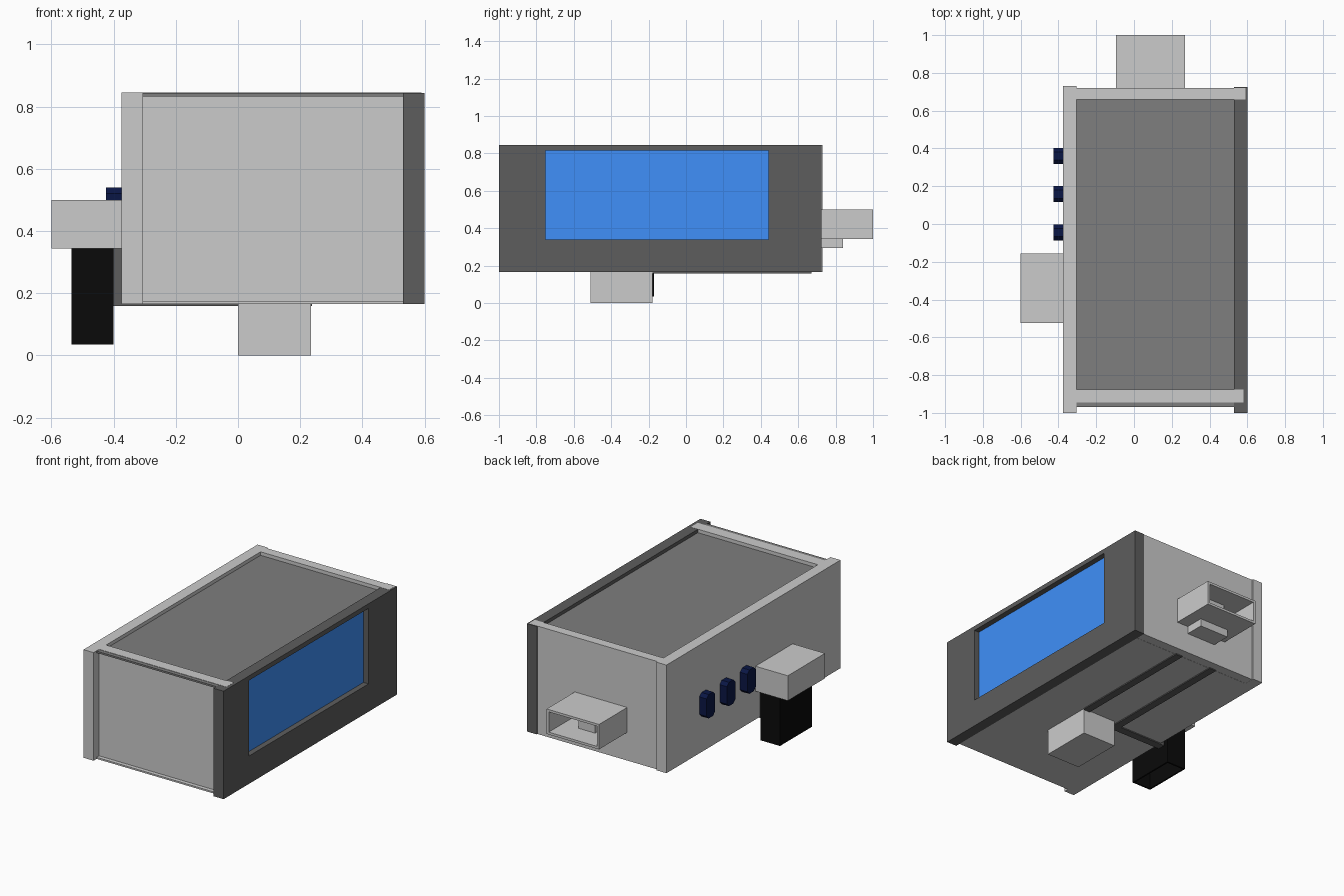
import bpy, bmesh

if "Cube" in bpy.data.objects:
    bpy.data.objects.remove(bpy.data.objects["Cube"])


def material(name, rgb):
    m = bpy.data.materials.new(name)
    m.diffuse_color = (*rgb, 1)
    m.use_nodes = True
    m.node_tree.nodes["Principled BSDF"].inputs["Base Color"].default_value = m.diffuse_color
    return m


DARK = material("charcoal", (0.11, 0.11, 0.11))
ROOF = material("roof_grey", (0.21, 0.21, 0.21))
BLUE = material("window_blue", (0.05, 0.28, 0.95))
NAVY = material("navy", (0.003, 0.008, 0.06))
BLACK = material("black", (0.003, 0.003, 0.003))


def prism(name, pts, x0, x1, mat=None):
    """Extrude a y-z outline from x0 to x1."""
    bm = bmesh.new()
    face = bm.faces.new([bm.verts.new((x0, y, z)) for y, z in pts])
    ext = bmesh.ops.extrude_face_region(bm, geom=[face])["geom"]
    moved = [v for v in ext if isinstance(v, bmesh.types.BMVert)]
    bmesh.ops.translate(bm, verts=moved, vec=(x1 - x0, 0, 0))
    bmesh.ops.recalc_face_normals(bm, faces=bm.faces)
    me = bpy.data.meshes.new(name)
    bm.to_mesh(me)
    bm.free()
    ob = bpy.data.objects.new(name, me)
    bpy.context.collection.objects.link(ob)
    if mat:
        me.materials.append(mat)
    return ob


def box(name, x, y, z, mat=None):
    pts = [(y[0], z[0]), (y[1], z[0]), (y[1], z[1]), (y[0], z[1])]
    return prism(name, pts, x[0], x[1], mat)


def cut(ob, x, y, z):
    """Cut a box-shaped opening out of a part."""
    cutter = box("cutter", x, y, z)
    mod = ob.modifiers.new("opening", "BOOLEAN")
    mod.operation = "DIFFERENCE"
    mod.solver = "EXACT"
    mod.object = cutter
    bpy.context.view_layer.objects.active = ob
    bpy.ops.object.modifier_apply(modifier=mod.name)
    bpy.data.objects.remove(cutter)


# Main body panels
LOW, HIGH = 0.165, 0.845
box("left_wall", (-0.375, -0.305), (-1, 0.73), (LOW, HIGH))
right = box("right_wall", (0.53, 0.6), (-1, 0.725), (LOW, HIGH - 0.001), DARK)
cut(right, (0.4, 0.7), (-0.75, 0.44), (0.34, 0.815))
box("front_wall", (-0.305, 0.58), (-0.945, -0.875), (0.168, HIGH))
box("back_wall", (-0.305, 0.59), (0.66, 0.72), (0.166, HIGH))
box("roof", (-0.305, 0.53), (-0.875, 0.66), (0.775, 0.823), ROOF)
box("roof_lip", (-0.305, 0.53), (-0.97, -0.945), (0.832, 0.843), ROOF)
box("floor", (-0.305, 0.53), (-0.97, 0.66), (LOW, 0.175))

# Window pane set into the right wall
box("window", (0.55, 0.565), (-0.75, 0.44), (0.34, 0.815), BLUE)

# Three chamfered buttons on the left wall
c, z0, z1 = 0.02, 0.39, 0.54
for i, y in enumerate((-0.045, 0.158, 0.36)):
    a, b = y - 0.042, y + 0.042
    prism(f"button_{i + 1}",
          [(a + c, z0), (b - c, z0), (b, z0 + c), (b, z1 - c),
           (b - c, z1), (a + c, z1), (a, z1 - c), (a, z0 + c)],
          -0.425, -0.375, NAVY)

# Side housing with an open-bottomed chute below it
box("side_housing", (-0.6, -0.375), (-0.525, -0.155), (0.343, 0.5))
chute = box("chute", (-0.535, -0.4), (-0.49, -0.17), (0.035, 0.343), BLACK)
cut(chute, (-0.525, -0.41), (-0.48, -0.18), (0, 0.33))

# Dispenser on the back, open to the rear, with a spout inside
tray = box("dispenser", (-0.095, 0.27), (0.72, 1.0), (0.343, 0.5))
cut(tray, (-0.08, 0.255), (0.735, 1.1), (0.358, 0.485))
box("spout", (0.03, 0.145), (0.735, 0.86), (0.358, 0.485))
box("dispenser_base", (-0.015, 0.19), (0.72, 0.84), (0.295, 0.343))

# Box under the floor and the flat conduits leading to it
box("under_box", (0, 0.235), (-0.51, -0.18), (0, LOW))
Z = (0.158, LOW)
box("conduit_right", (0.19, 0.238), (-0.18, 0.67), Z, DARK)
box("conduit_left", (-0.068, -0.02), (-0.2, 0.67), Z, DARK)
box("conduit_cross", (-0.4, 0), (-0.25, -0.2), Z, DARK)
box("conduit_riser", (-0.4, -0.375), (-0.25, -0.2), (LOW, 0.343), DARK)
